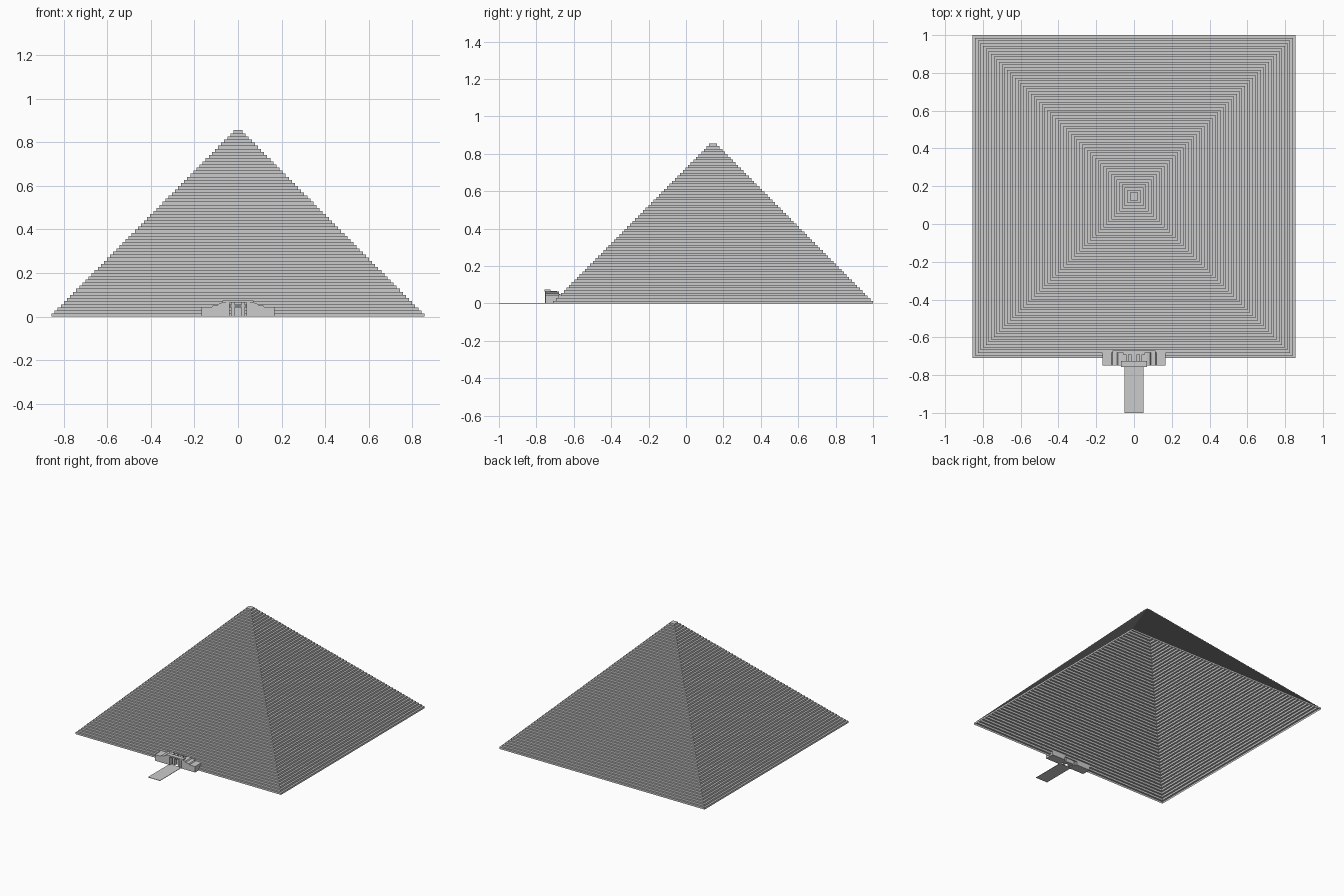
import bpy, bmesh

if "Cube" in bpy.data.objects:
    bpy.data.objects.remove(bpy.data.objects["Cube"])

stone = bpy.data.materials.new("grey stone")
stone.use_nodes = True
stone.diffuse_color = (0.6, 0.6, 0.6, 1)
stone.node_tree.nodes["Principled BSDF"].inputs["Base Color"].default_value = (0.6, 0.6, 0.6, 1)


def finish(name, bm):
    mesh = bpy.data.meshes.new(name)
    bm.to_mesh(mesh)
    bm.free()
    mesh.materials.append(stone)
    obj = bpy.data.objects.new(name, mesh)
    bpy.context.collection.objects.link(obj)
    return obj


def box(name, x0, x1, y0, y1, z0, z1):
    bm = bmesh.new()
    bmesh.ops.create_cube(bm, size=1)
    for v in bm.verts:
        v.co = (x1 if v.co.x > 0 else x0, y1 if v.co.y > 0 else y0, z1 if v.co.z > 0 else z0)
    return finish(name, bm)


def extrude_front(name, outline, y0, y1):
    """Solid from an x-z outline, running from y0 back to y1."""
    bm = bmesh.new()
    face = bm.faces.new([bm.verts.new((x, y0, z)) for x, z in outline])
    ext = bmesh.ops.extrude_face_region(bm, geom=[face])
    moved = [g for g in ext["geom"] if isinstance(g, bmesh.types.BMVert)]
    bmesh.ops.translate(bm, verts=moved, vec=(0, y1 - y0, 0))
    bmesh.ops.recalc_face_normals(bm, faces=bm.faces)
    return finish(name, bm)


# Hollow stepped pyramid, open underneath
STEPS, HALF, TOP, HEIGHT, CENTRE = 60, 0.855, 0.021, 0.855, 0.145
bm = bmesh.new()
rings = []
for i in range(STEPS):
    h = HALF + (TOP - HALF) * i / (STEPS - 1)
    for z in (HEIGHT * i / STEPS, HEIGHT * (i + 1) / STEPS):
        rings.append([bm.verts.new((sx * h, CENTRE + sy * h, z))
                      for sx, sy in ((-1, -1), (1, -1), (1, 1), (-1, 1))])
for low, high in zip(rings, rings[1:]):
    for k in range(4):
        n = (k + 1) % 4
        bm.faces.new((low[k], low[n], high[n], high[k]))
bm.faces.new(rings[-1])
finish("stepped_pyramid", bm)

# Entrance walls, pillars and door jambs on both sides
for side, s in (("left", 1), ("right", -1)):
    outline = [(0.055, 0), (0.168, 0), (0.168, 0.045), (0.12, 0.045), (0.115, 0.052),
               (0.09, 0.055), (0.085, 0.062), (0.07, 0.065), (0.055, 0.065)]
    extrude_front(side + "_entrance_wall", [(s * x, z) for x, z in outline], -0.75, -0.68)
    for name, a, b, y in (("outer_pillar", 0.04, 0.055, -0.755), ("door_jamb", 0.013, 0.032, -0.735)):
        x0, x1 = sorted((s * a, s * b))
        box(side + "_" + name, x0, x1, y, -0.69, 0, 0.066)

# Lintel, roof, recessed door and walkway
box("lintel", -0.07, 0.07, -0.757, -0.725, 0.065, 0.074)
box("entrance_roof", -0.115, 0.115, -0.73, -0.67, 0.046, 0.052)
box("door", -0.013, 0.013, -0.715, -0.69, 0, 0.045)
box("walkway", -0.05, 0.05, -1, -0.74, 0, 0.003)
